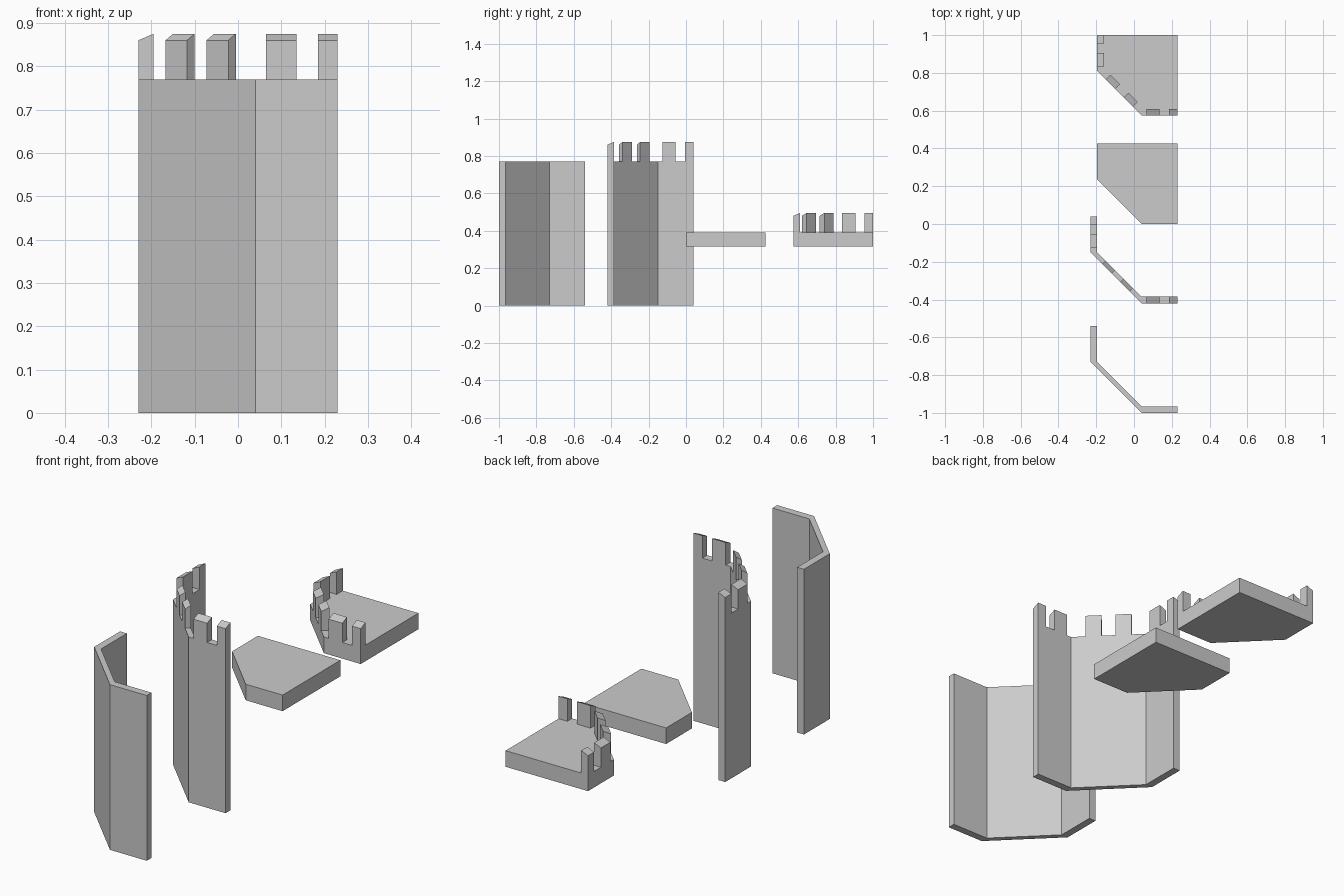
import bpy, bmesh

if "Cube" in bpy.data.objects:
    bpy.data.objects.remove(bpy.data.objects["Cube"])

END, COR, T = 0.23, 0.04, 0.035   # leg end, chamfer corner, rim thickness


def stations(o, dt):
    """(outer, inner) rim point pairs from the right end round to the back end."""
    corner_in = COR + dt * 2 ** 0.5 - T
    front = [((x, o), (x, o + T)) for x in (END, 0.185, 0.135, 0.065)]
    front.append(((COR, o), (corner_in, o + T)))
    mid, d = (o + COR) / 2, dt / 2 ** 0.5
    diag = []
    for s in (0.0725, 0.0225, -0.0225, -0.0725):
        a, b = mid + s, mid - s
        diag.append(((a, b), (a + d, b + d)))
    left = [(p[::-1], q[::-1]) for p, q in reversed(front)]
    return front + diag + left


def build(name, o, dt, y_off, z0, z1, floor=False, merlons=False):
    bm = bmesh.new()
    rim = [[bm.verts.new((u, v, z0)) for u, v in pair] for pair in stations(o, dt)]
    quads = [bm.faces.new((a[0], b[0], b[1], a[1])) for a, b in zip(rim, rim[1:])]
    if floor:
        back = bm.verts.new((END, END, z0))
        bm.faces.new([r[1] for r in rim] + [back])
    # raise the whole outline into a solid
    res = bmesh.ops.extrude_face_region(bm, geom=list(bm.faces))
    for g in res['geom']:
        if isinstance(g, bmesh.types.BMVert):
            g.co.z = z1
    if merlons:
        # alternate rim sections rise, tops sloping down to the outside
        centres = [quads[i].calc_center_median().xy for i in (0, 2, 5, 7, 10, 12)]
        tops = [f for f in bm.faces
                if all(abs(v.co.z - z1) < 1e-5 for v in f.verts) and len(f.verts) == 4
                and any((f.calc_center_median().xy - c).length < 1e-4 for c in centres)]
        res = bmesh.ops.extrude_face_region(bm, geom=tops)
        for g in res['geom']:
            if isinstance(g, bmesh.types.BMVert):
                u, v, _ = g.co
                outer = min(u - o, v - o, u + v - o - COR) < 1e-4
                g.co.z = z1 + (0.09 if outer else 0.105)
    else:
        bmesh.ops.dissolve_limit(bm, angle_limit=0.01, verts=bm.verts, edges=bm.edges)
    bmesh.ops.recalc_face_normals(bm, faces=bm.faces)
    me = bpy.data.meshes.new(name)
    bm.to_mesh(me)
    bm.free()
    ob = bpy.data.objects.new(name, me)
    ob.location.y = y_off
    bpy.context.collection.objects.link(ob)


WALL, FLOOR = -0.23, -0.195       # outer edge of walls and floors
build("plain_wall", WALL, 0.02475, -0.77, 0, 0.77)
build("battlement_wall", WALL, 0.02475, -0.19, 0, 0.77, merlons=True)
build("floor_slab", FLOOR, T, 0.195, 0.315, 0.39, floor=True)
build("battlement_floor", FLOOR, T, 0.77, 0.315, 0.39, floor=True, merlons=True)
